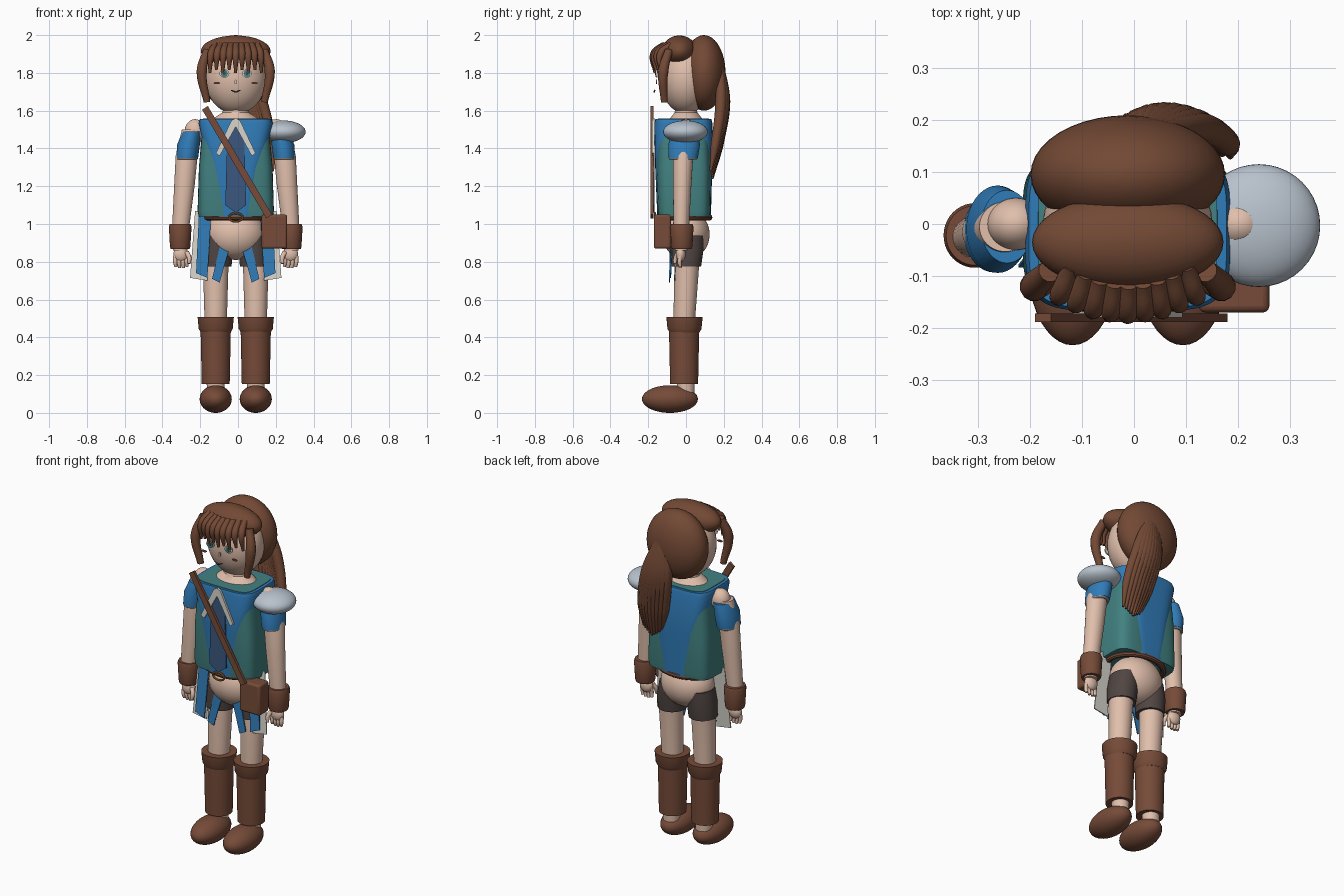
import bpy, bmesh, math
from mathutils import Vector

cube = bpy.data.objects.get("Cube")
if cube:
    bpy.data.objects.remove(cube, do_unlink=True)

CX = -0.012  # body centre line


def material(name, r, g, b):
    m = bpy.data.materials.new(name)
    m.use_nodes = True
    m.diffuse_color = (r, g, b, 1)
    bsdf = next(n for n in m.node_tree.nodes if n.type == "BSDF_PRINCIPLED")
    bsdf.inputs["Base Color"].default_value = (r, g, b, 1)
    bsdf.inputs["Roughness"].default_value = 0.7
    return m


HAIR = material("hair brown", 0.17, 0.066, 0.035)
LEATHER = material("leather brown", 0.18, 0.07, 0.04)
SKIN = material("skin", 0.75, 0.52, 0.41)
BLUE = material("tunic blue", 0.03, 0.2, 0.48)
GREEN = material("vest green", 0.055, 0.22, 0.22)
NAVY = material("panel navy", 0.045, 0.095, 0.21)
SILVER = material("armor silver", 0.48, 0.54, 0.61)
CREAM = material("cream", 0.68, 0.66, 0.6)
DARK = material("dark cloth", 0.08, 0.06, 0.055)
GOLD = material("gold", 0.35, 0.18, 0.05)
meshes = []


def finish(name, bm, mat):
    bmesh.ops.recalc_face_normals(bm, faces=bm.faces)
    me = bpy.data.meshes.new(name)
    bm.to_mesh(me)
    bm.free()
    me.materials.append(mat)
    ob = bpy.data.objects.new(name, me)
    bpy.context.collection.objects.link(ob)
    meshes.append(ob)
    return ob


def ellipsoid(name, center, radii, mat):
    bm = bmesh.new()
    bmesh.ops.create_uvsphere(bm, u_segments=40, v_segments=24, radius=1)
    bmesh.ops.scale(bm, vec=radii, verts=bm.verts)
    bmesh.ops.translate(bm, vec=center, verts=bm.verts)
    return finish(name, bm, mat)


def loft(name, rings, mat, power=2, n=40):
    """Stack of rounded sections, each (z, x, y, radius x, radius y)."""
    bm = bmesh.new()
    loops = []
    for z, x, y, rx, ry in rings:
        loop = []
        for i in range(n):
            a = math.tau * i / n
            c, s = math.cos(a), math.sin(a)
            px = math.copysign(abs(c) ** (2 / power), c)
            py = math.copysign(abs(s) ** (2 / power), s)
            loop.append(bm.verts.new((x + rx * px, y + ry * py, z)))
        loops.append(loop)
    for a, b in zip(loops, loops[1:]):
        for i in range(n):
            j = (i + 1) % n
            bm.faces.new((a[i], a[j], b[j], b[i]))
    bm.faces.new(loops[0])
    bm.faces.new(loops[-1])
    return finish(name, bm, mat)


def plate(name, pts, y, mat, thick=0.006, lean=0.0):
    """Flat outline of (x, z) points facing the front."""
    bm = bmesh.new()
    top = max(p[1] for p in pts)
    face = bm.faces.new([bm.verts.new((x, y - lean * (top - z), z)) for x, z in pts])
    ext = bmesh.ops.extrude_face_region(bm, geom=[face])
    new = [v for v in ext["geom"] if isinstance(v, bmesh.types.BMVert)]
    bmesh.ops.translate(bm, vec=(0, thick, 0), verts=new)
    return finish(name, bm, mat)


def oval(x, z, rx, rz, n=20):
    return [(x + rx * math.cos(math.tau * i / n), z + rz * math.sin(math.tau * i / n))
            for i in range(n)]


def tube(name, pts, radii, mat):
    cu = bpy.data.curves.new(name, "CURVE")
    cu.dimensions = "3D"
    cu.bevel_depth = 1
    cu.bevel_resolution = 4
    cu.use_fill_caps = True
    sp = cu.splines.new("BEZIER")
    sp.resolution_u = 8
    sp.bezier_points.add(len(pts) - 1)
    for bp, p, r in zip(sp.bezier_points, pts, radii):
        bp.co, bp.radius = p, r
        bp.handle_left_type = bp.handle_right_type = "AUTO"
    cu.materials.append(mat)
    ob = bpy.data.objects.new(name, cu)
    bpy.context.collection.objects.link(ob)
    return ob


def torus(name, center, rx, ry, r, mat, upright=False, n=40, m=10):
    bm = bmesh.new()
    grid = []
    for i in range(n):
        a = math.tau * i / n
        ring = []
        for j in range(m):
            b = math.tau * j / m
            u = (rx + r * math.cos(b)) * math.cos(a)
            v = (ry + r * math.cos(b)) * math.sin(a)
            w = r * math.sin(b)
            offset = Vector((u, w, v)) if upright else Vector((u, v, w))
            ring.append(bm.verts.new(Vector(center) + offset))
        grid.append(ring)
    for i in range(n):
        for j in range(m):
            k, l = (i + 1) % n, (j + 1) % m
            bm.faces.new((grid[i][j], grid[k][j], grid[k][l], grid[i][l]))
    return finish(name, bm, mat)


# Head and neck
ellipsoid("head", (CX, 0, 1.775), (0.163, 0.137, 0.192), SKIN)
loft("neck", [(1.54, CX, 0, 0.13, 0.1), (1.565, CX, 0, 0.11, 0.08),
              (1.59, CX, 0, 0.07, 0.06), (1.66, CX, 0, 0.06, 0.055)], SKIN)

# Face details
for s, side in ((1, "left"), (-1, "right")):
    ex = CX + s * 0.06
    plate(side + "_eye_white", oval(ex, 1.797, 0.026, 0.022), -0.158, CREAM)
    plate(side + "_iris", oval(ex, 1.797, 0.018, 0.02), -0.161, GREEN)
    plate(side + "_pupil", oval(ex, 1.797, 0.007, 0.009), -0.164, DARK)
    plate(side + "_cheek_mark", oval(CX + s * 0.1, 1.746, 0.017, 0.006), -0.16, LEATHER)
plate("nose", oval(CX, 1.752, 0.008, 0.012), -0.16, SKIN)
tube("mouth", [(CX - 0.024, -0.165, 1.708), (CX, -0.168, 1.7), (CX + 0.024, -0.165, 1.708)],
     [0.003, 0.005, 0.003], DARK)

# Hair
ellipsoid("back_hair", (CX, 0.095, 1.8), (0.187, 0.114, 0.2), HAIR)
ellipsoid("front_hair", (CX, -0.035, 1.915), (0.184, 0.092, 0.083), HAIR)
for i in range(9):
    t = (i - 4) / 4
    x = CX + t * 0.13
    y = -0.165 + 0.035 * t * t
    end = 1.8 + 0.015 * (i % 2)
    tube(f"bang_{i}", [(x * 0.85, y + 0.05, 1.95), (x, y - 0.005, 1.9), (x * 1.05, y, end)],
         [0.017, 0.02, 0.007], HAIR)
for s, side in ((1, "left"), (-1, "right")):
    tube(side + "_side_lock", [(CX + s * 0.15, -0.09, 1.92), (CX + s * 0.18, -0.12, 1.81),
                               (CX + s * 0.152, -0.115, 1.645)], [0.022, 0.028, 0.018], HAIR)
for i in range(9):
    t = (i - 4) / 4
    bulge = 0.02 * (1 - t * t)
    tube(f"ponytail_{i}", [(0.025 + 0.015 * t, 0.175, 1.87),
                           (0.06 + 0.065 * t, 0.185 + bulge, 1.65),
                           (0.105 + 0.075 * t, 0.155 + bulge, 1.42),
                           (0.125 + 0.06 * t, 0.13 + bulge / 2, 1.24 + 0.04 * abs(t))],
         [0.02, 0.03, 0.024, 0.006], HAIR)

# Tunic with vest sides
loft("tunic", [(1.04, CX, -0.01, 0.1, 0.142), (1.3, CX, -0.012, 0.145, 0.151),
               (1.535, CX, -0.014, 0.197, 0.154), (1.555, CX, -0.014, 0.19, 0.148)],
     BLUE, power=4.5, n=64)
loft("vest", [(1.04, CX, -0.01, 0.196, 0.136), (1.07, CX, -0.01, 0.202, 0.14),
              (1.3, CX, -0.012, 0.195, 0.143), (1.558, CX, -0.014, 0.172, 0.135)],
     GREEN, power=5, n=64)
plate("front_panel", [(CX - 0.045, 1.47), (CX + 0.045, 1.47), (CX + 0.055, 1.1),
                      (CX, 1.06), (CX - 0.055, 1.1)], -0.172, NAVY)
plate("chest_panel", [(CX - 0.045, 1.47), (CX, 1.54), (CX + 0.045, 1.47)], -0.172, NAVY)
for s, side in ((1, "left"), (-1, "right")):
    plate(side + "_collar", [(CX, 1.56), (CX, 1.515), (CX + s * 0.085, 1.36),
                             (CX + s * 0.105, 1.375), (CX + s * 0.022, 1.55)],
          -0.18, CREAM, thick=0.012)

# Strap, belt, buckle and pouch
plate("chest_strap", [(-0.19, 1.605), (-0.16, 1.625), (0.18, 1.05), (0.15, 1.03)],
      -0.188, LEATHER, thick=0.016)
torus("belt", (CX, -0.008, 1.035), 0.165, 0.132, 0.016, LEATHER)
torus("buckle", (CX, -0.165, 1.035), 0.036, 0.022, 0.006, GOLD, upright=True)
pouch = plate("pouch", [(0.125, 0.87), (0.26, 0.87), (0.26, 1.05), (0.125, 1.05)],
              -0.17, LEATHER, thick=0.09)
bev = pouch.modifiers.new("Bevel", "BEVEL")
bev.width = 0.012
bev.segments = 3

# Hips
ellipsoid("hips", (CX, 0, 0.945), (0.155, 0.125, 0.135), SKIN)

for s, side in ((1, "left"), (-1, "right")):
    lx = CX + s * 0.106
    ax = CX + s * 0.29

    # Legs, shorts and boots
    loft(side + "_shorts", [(0.775, lx - s * 0.006, 0, 0.078, 0.08),
                            (0.86, lx - s * 0.01, 0.004, 0.08, 0.088),
                            (0.94, lx - s * 0.02, 0.005, 0.075, 0.088)], DARK)
    loft(side + "_leg", [(0.1, lx, 0, 0.045, 0.045), (0.3, lx, -0.005, 0.055, 0.055),
                         (0.52, lx, -0.008, 0.06, 0.058), (0.8, lx, 0.005, 0.068, 0.066)], SKIN)
    loft(side + "_boot", [(0.152, lx, -0.01, 0.074, 0.074), (0.44, lx, -0.01, 0.08, 0.08)], LEATHER)
    loft(side + "_boot_cuff", [(0.425, lx, -0.008, 0.079, 0.079), (0.445, lx, -0.008, 0.09, 0.09),
                               (0.508, lx, -0.008, 0.096, 0.096)], LEATHER)
    ellipsoid(side + "_foot", (lx, -0.085, 0.073), (0.085, 0.148, 0.073), LEATHER)

    # Arms, sleeves and cuffs
    ellipsoid(side + "_shoulder", (CX + s * 0.215, 0, 1.49), (0.055, 0.05, 0.065), SKIN)
    loft(side + "_arm", [(0.86, ax + s * 0.004, -0.025, 0.038, 0.034),
                         (1.0, ax, -0.025, 0.046, 0.042),
                         (1.2, ax - s * 0.018, -0.02, 0.054, 0.048),
                         (1.36, ax - s * 0.03, -0.015, 0.058, 0.053),
                         (1.5, ax - s * 0.055, -0.005, 0.05, 0.048)], SKIN)
    sleeve = loft(side + "_sleeve", [(1.35, CX + s * 0.257, -0.015, 0.058, 0.078),
                                     (1.42, CX + s * 0.25, -0.01, 0.06, 0.084),
                                     (1.49, CX + s * 0.232, -0.005, 0.05, 0.07)], BLUE)
    torus(side + "_sleeve_trim", (CX + s * 0.258, -0.015, 1.348), 0.05, 0.068, 0.008, CREAM)
    loft(side + "_wrist_cuff", [(0.868, ax + s * 0.004, -0.022, 0.05, 0.052),
                                (0.88, ax + s * 0.004, -0.022, 0.054, 0.056),
                                (0.985, ax + s * 0.004, -0.022, 0.06, 0.062),
                                (1.0, ax + s * 0.004, -0.022, 0.055, 0.057)], LEATHER)

    # Hands
    ellipsoid(side + "_palm", (ax, -0.028, 0.84), (0.04, 0.026, 0.042), SKIN)
    for i in range(4):
        fx = ax + s * (i - 1.5) * 0.02
        tube(f"{side}_finger_{i}", [(fx, -0.03, 0.83), (fx, -0.034, 0.795),
                                    (fx * 0.99, -0.03, 0.765 + 0.006 * abs(i - 1.5))],
             [0.012, 0.011, 0.008], SKIN)
    tube(side + "_thumb", [(ax - s * 0.03, -0.04, 0.85), (ax - s * 0.044, -0.055, 0.82),
                           (ax - s * 0.042, -0.06, 0.79)], [0.013, 0.012, 0.008], SKIN)

    # Hanging cloth strips
    def at(*pairs):
        return [(CX + s * x, z) for x, z in pairs]
    plate(side + "_outer_lining", at((0.14, 1.07), (0.215, 1.07), (0.242, 0.715), (0.15, 0.7)),
          -0.04, CREAM, lean=0.06)
    plate(side + "_outer_strip", at((0.13, 1.05), (0.195, 1.05), (0.21, 0.74), (0.15, 0.715)),
          -0.065, BLUE, lean=0.06)
    plate(side + "_inner_strip", at((0.03, 0.88), (0.085, 0.88), (0.125, 0.71), (0.085, 0.69),
                                    (0.06, 0.78)), -0.085, BLUE, lean=0.03)

# Shoulder armour
ellipsoid("left_shoulder_plate", (0.24, -0.003, 1.488), (0.118, 0.118, 0.06), SILVER)

# Smooth shading with sharp edges kept
bpy.ops.object.select_all(action="DESELECT")
for ob in meshes:
    ob.select_set(True)
bpy.context.view_layer.objects.active = meshes[0]
bpy.ops.object.shade_smooth_by_angle(angle=math.radians(35))
